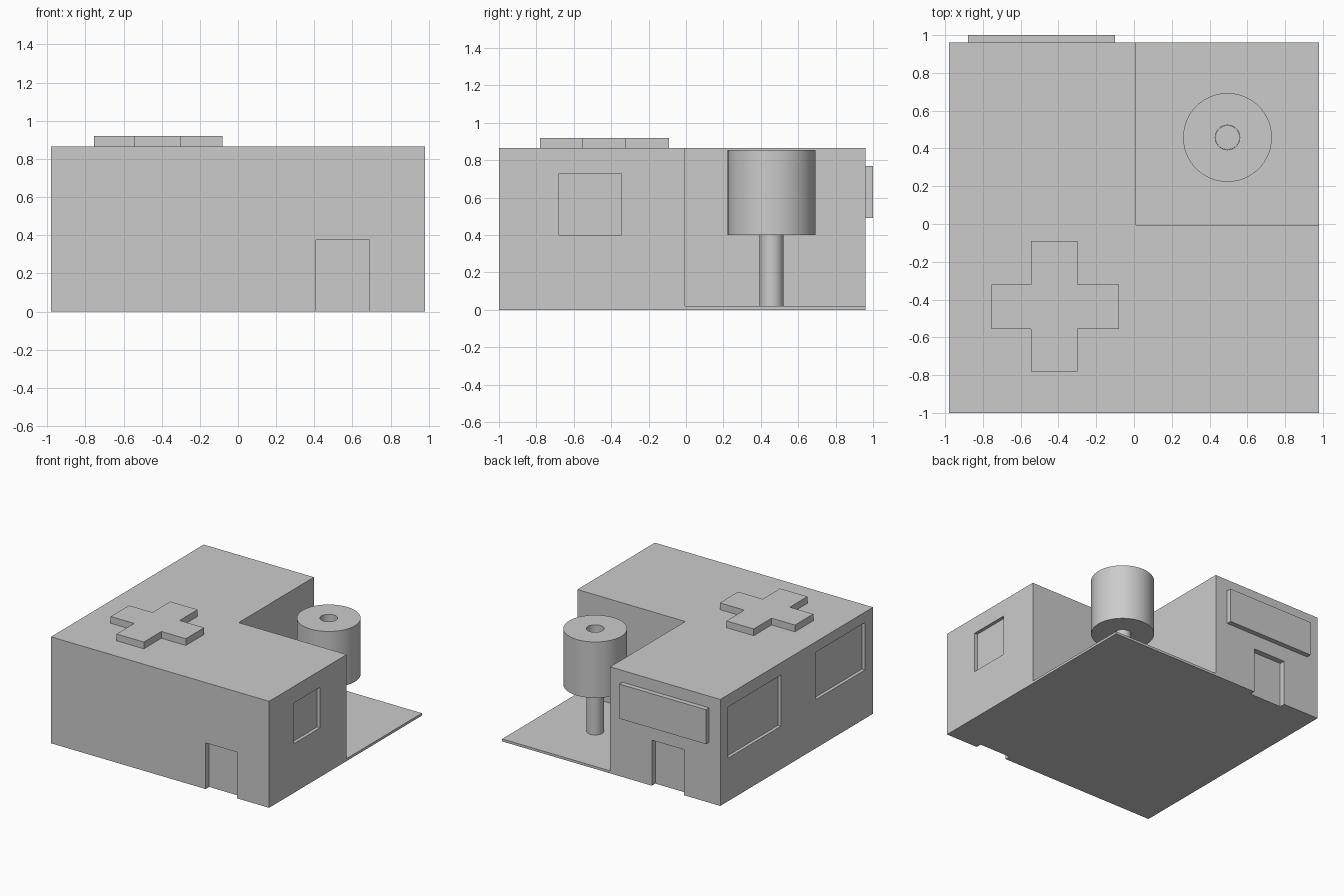
import bpy
import bmesh
import math

if "Cube" in bpy.data.objects:
    bpy.data.objects.remove(bpy.data.objects["Cube"])

grey = bpy.data.materials.new("plain grey")
grey.use_nodes = True
grey.diffuse_color = (0.6, 0.6, 0.6, 1)
grey.node_tree.nodes["Principled BSDF"].inputs["Base Color"].default_value = (0.6, 0.6, 0.6, 1)


def prism(name, outline, z0, z1):
    """Extrude a flat outline upward from z0 to z1."""
    bm = bmesh.new()
    face = bm.faces.new([bm.verts.new((x, y, z0)) for x, y in outline])
    top = bmesh.ops.extrude_face_region(bm, geom=[face])["geom"]
    verts = [v for v in top if isinstance(v, bmesh.types.BMVert)]
    bmesh.ops.translate(bm, verts=verts, vec=(0, 0, z1 - z0))
    bmesh.ops.recalc_face_normals(bm, faces=bm.faces)
    return finish(name, bm)


def finish(name, bm):
    mesh = bpy.data.meshes.new(name)
    bm.to_mesh(mesh)
    bm.free()
    mesh.materials.append(grey)
    obj = bpy.data.objects.new(name, mesh)
    bpy.context.collection.objects.link(obj)
    return obj


def box(name, x0, x1, y0, y1, z0, z1):
    return prism(name, [(x0, y0), (x1, y0), (x1, y1), (x0, y1)], z0, z1)


def activate(obj):
    bpy.ops.object.select_all(action="DESELECT")
    obj.select_set(True)
    bpy.context.view_layer.objects.active = obj


def carve(obj, cutter):
    mod = obj.modifiers.new("recess", "BOOLEAN")
    mod.operation = "DIFFERENCE"
    mod.solver = "EXACT"
    mod.object = cutter
    activate(obj)
    bpy.ops.object.modifier_apply(modifier=mod.name)
    bpy.data.objects.remove(cutter)


def turned(name, profile, center, closed, segments=64):
    """Spin a radius/height profile around a vertical axis."""
    bm = bmesh.new()
    verts = [bm.verts.new((r, 0, z)) for r, z in profile]
    edges = [bm.edges.new(pair) for pair in zip(verts, verts[1:])]
    if closed:
        edges.append(bm.edges.new((verts[-1], verts[0])))
    bmesh.ops.spin(bm, geom=verts + edges, cent=(0, 0, 0), axis=(0, 0, 1),
                   angle=math.tau, steps=segments, use_duplicate=False)
    bmesh.ops.remove_doubles(bm, verts=bm.verts, dist=0.0001)
    bmesh.ops.recalc_face_normals(bm, faces=bm.faces)
    obj = finish(name, bm)
    obj.location = (*center, 0)
    activate(obj)
    bpy.ops.object.shade_smooth_by_angle(angle=math.radians(35))
    return obj


# L-shaped building
W, FRONT, BACK, ROOF = 0.98, -1.0, 0.96, 0.865
CX, CY = 0.01, -0.005
building = prism("building", [(-W, FRONT), (W, FRONT), (W, CY), (CX, CY),
                              (CX, BACK), (-W, BACK)], 0, ROOF)

# Recessed doors and windows
OUT, DOOR, PANE = 0.1, 0.045, 0.027
recesses = [
    (0.41, 0.69, FRONT - OUT, FRONT + DOOR, -OUT, 0.375),
    (-0.655, -0.365, BACK - DOOR, BACK + OUT, -OUT, 0.37),
    (W - PANE, W + OUT, -0.68, -0.345, 0.40, 0.73),
    (-W - OUT, -W + PANE, 0.18, 0.86, 0.35, 0.765),
    (-W - OUT, -W + PANE, -0.90, -0.27, 0.395, 0.78),
]
for bounds in recesses:
    carve(building, box("recess_cutter", *bounds))

# Courtyard slab
box("courtyard_slab", CX, W, CY, BACK, 0, 0.02)

# Raised cross on the roof
xa, xb, xc, xd = -0.755, -0.545, -0.30, -0.08
ya, yb, yc, yd = -0.78, -0.555, -0.32, -0.09
prism("roof_cross", [(xb, ya), (xc, ya), (xc, yb), (xd, yb), (xd, yc), (xc, yc),
                     (xc, yd), (xb, yd), (xb, yc), (xa, yc), (xa, yb), (xb, yb)],
      ROOF, 0.92)

# Blank sign board above the back door
box("sign_board", -0.88, -0.10, BACK, 1.0, 0.49, 0.77)

# Tree: hollow round crown on a trunk
tree = (0.495, 0.458)
turned("tree_crown", [(0.065, 0.40), (0.235, 0.40), (0.235, 0.855), (0.065, 0.855)],
       tree, True)
turned("tree_trunk", [(0, 0.02), (0.064, 0.02), (0.064, 0.41), (0, 0.41)], tree, False)
